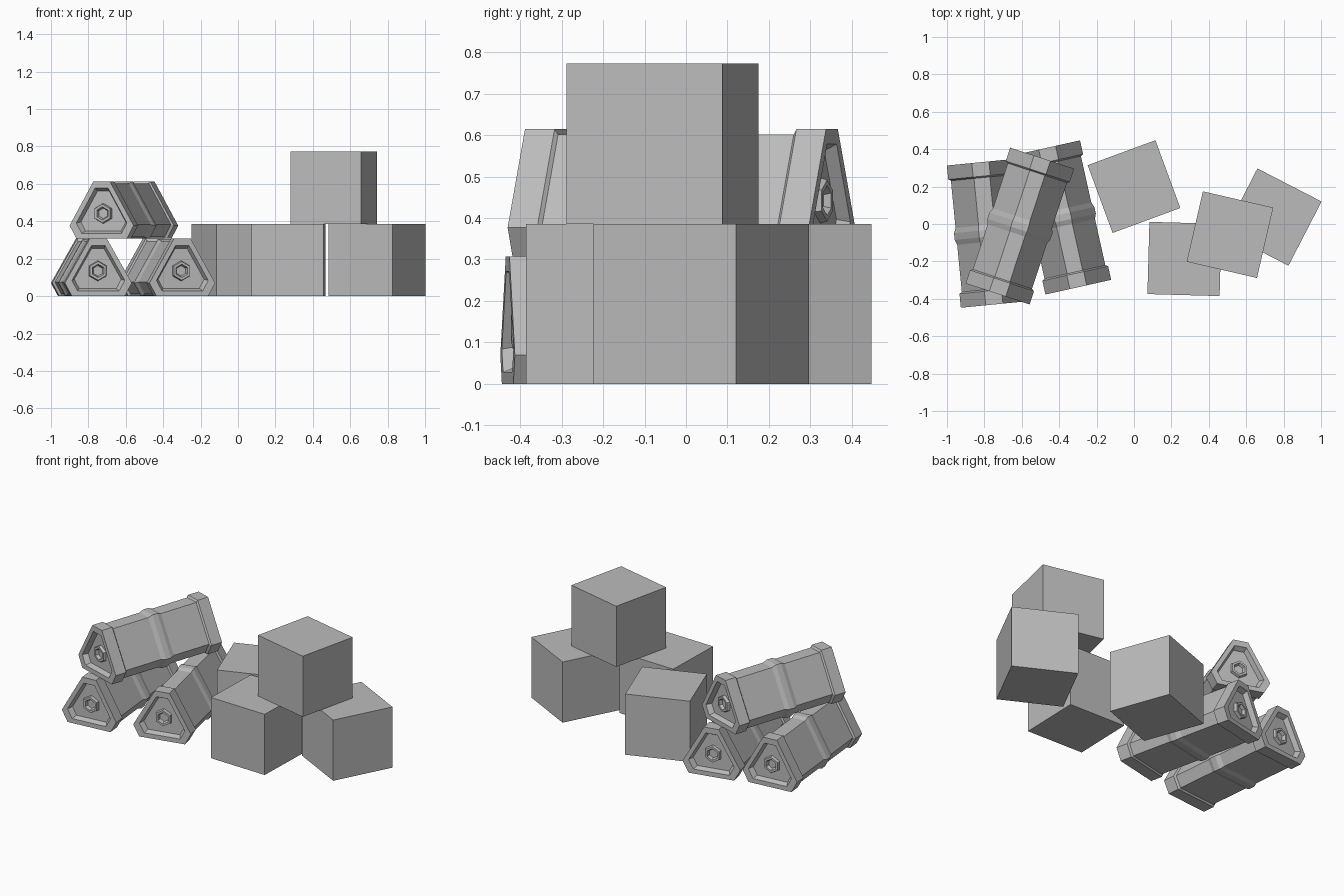
import bpy, bmesh, math
from mathutils import Matrix, Vector

cube = bpy.data.objects.get("Cube")
if cube:
    bpy.data.objects.remove(cube, do_unlink=True)

grey = bpy.data.materials.new("plain grey")
grey.use_nodes = True
grey.diffuse_color = (0.5, 0.5, 0.5, 1)
grey.node_tree.nodes["Principled BSDF"].inputs["Base Color"].default_value = (0.5, 0.5, 0.5, 1)


def finish(name, bm, place, angle):
    """Turn a bmesh into a flat shaded object standing at a place."""
    bmesh.ops.recalc_face_normals(bm, faces=bm.faces)
    mesh = bpy.data.meshes.new(name)
    bm.to_mesh(mesh)
    bm.free()
    mesh.materials.append(grey)
    obj = bpy.data.objects.new(name, mesh)
    obj.matrix_world = Matrix.Translation(place) @ Matrix.Rotation(math.radians(angle), 4, 'Z')
    bpy.context.collection.objects.link(obj)


def loft(bm, profile, sections):
    """Skin a cross-section through (y, scale) sections and cap both ends."""
    rings = [[bm.verts.new((x * s, y, z * s)) for x, z in profile] for y, s in sections]
    n = len(profile)
    for a, b in zip(rings, rings[1:]):
        for i in range(n):
            j = (i + 1) % n
            bm.faces.new((a[i], a[j], b[j], b[i]))
    bm.faces.new(rings[0])
    bm.faces.new(rings[-1])


# Crates
SIDE = 0.386
crates = {
    "back_crate": (0.0, 0.2, 0, 20.2),
    "front_crate": (0.27, -0.187, 0, -1.6),
    "side_crate": (0.743, 0.037, 0, -27.3),
    "top_crate": (0.513, -0.057, SIDE, -13),
}
for name, (x, y, z, angle) in crates.items():
    bm = bmesh.new()
    bmesh.ops.create_cube(bm, size=SIDE)
    finish(name, bm, Vector((x, y, z + SIDE / 2)), angle)

# Barrel cross-section: triangle with cut corners, around its hub
HUB = 0.135
HALF = 0.382
HEIGHT = 0.307
right = [(0.046, HEIGHT - HUB), (0.18, 0.07 - HUB), (0.142, -HUB)]
triangle = right + [(-x, z) for x, z in reversed(right)]
hexagon = [(math.sin(k * math.pi / 3), math.cos(k * math.pi / 3)) for k in range(6)]

# Half of the shell: recessed end, rim, cap, body, raised middle band
BODY = 0.925
half_shell = [
    (-HALF + 0.03, 0.7), (-HALF, 0.79), (-HALF, 1), (-HALF + 0.075, 1),
    (-HALF + 0.083, BODY), (-0.045, BODY), (-0.018, 0.985),
]
shell = half_shell + [(-y, s) for y, s in reversed(half_shell)]

# Hexagonal bung with a hollow middle, seated in the recessed end
bung = [
    (-HALF + 0.035, 0.056), (-HALF + 0.012, 0.05), (-HALF + 0.012, 0.036),
    (-HALF + 0.03, 0.028),
]

barrels = {
    "left_barrel": (-0.784, -0.05, 0, 5.6),
    "middle_barrel": (-0.381, 0.035, 0, 12.6),
    "top_barrel": (-0.61, -0.011, HEIGHT, -18.2),
}
for name, (x, y, z, angle) in barrels.items():
    place = Vector((x, y, z + HUB))
    bm = bmesh.new()
    loft(bm, triangle, shell)
    finish(name, bm, place, angle)
    for end, turn in (("front", 0), ("back", 180)):
        bm = bmesh.new()
        loft(bm, hexagon, bung)
        finish(name + "_" + end + "_bung", bm, place, angle + turn)
